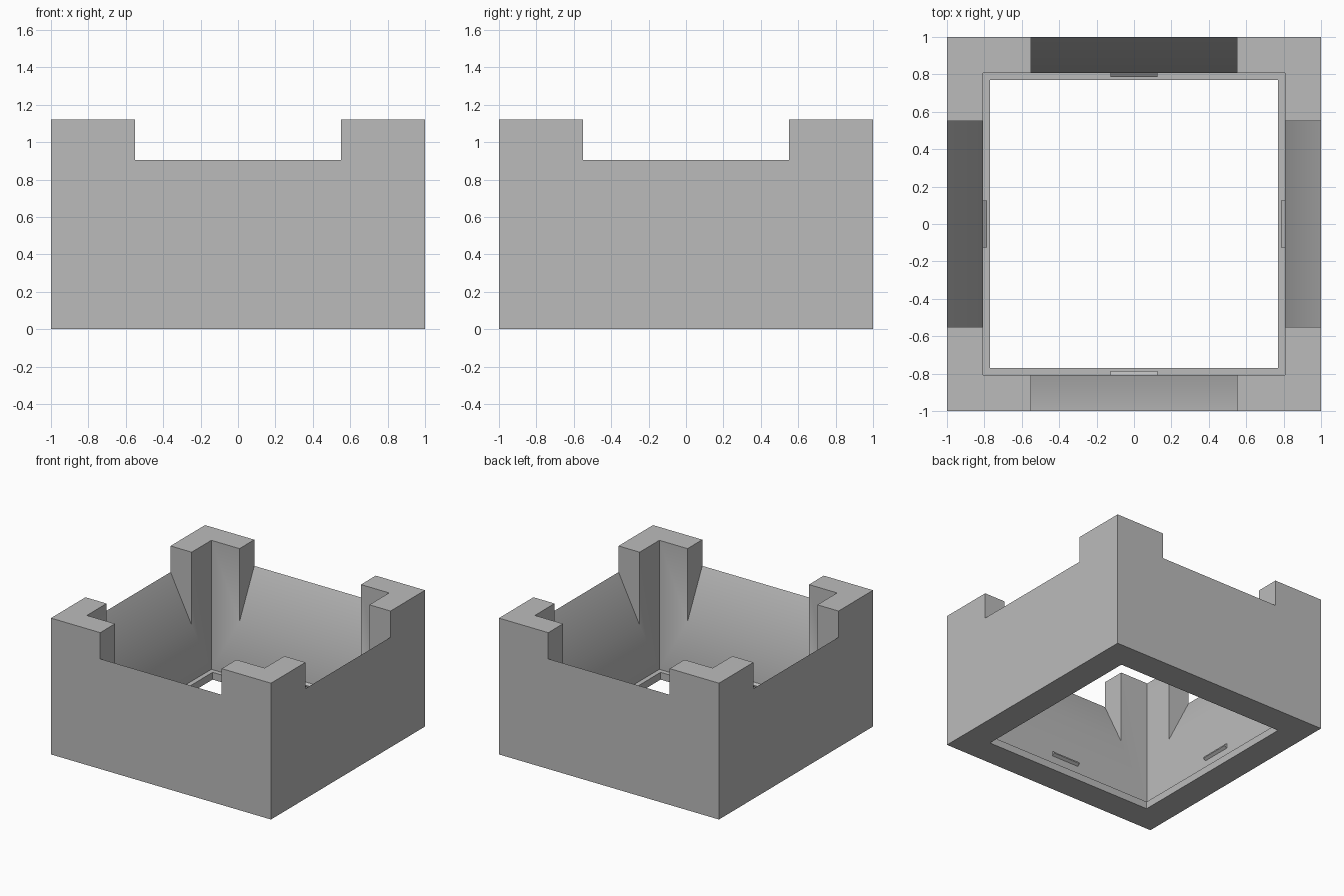
import bpy
import bmesh
from math import pi, radians
from mathutils import Matrix

cube = bpy.data.objects.get("Cube")
if cube:
    bpy.data.objects.remove(cube, do_unlink=True)

grey = bpy.data.materials.new("plain grey")
grey.use_nodes = True
grey.diffuse_color = (0.5, 0.5, 0.5, 1)
grey.node_tree.nodes["Principled BSDF"].inputs["Base Color"].default_value = (0.5, 0.5, 0.5, 1)

HEIGHT = 1.12
INNER = 0.808     # half width of the pocket
LEDGE = 0.77      # half width of the bottom opening
LEDGE_TOP = 0.06
NOTCH = 0.552     # half width of the wall notches
RIM = 0.905       # height of the sharp rim in a notch
SLOPE_FOOT = 0.52
STEEP = (RIM - SLOPE_FOOT) / (1 - INNER)


def prism(name, profile, half, turn=0):
    """Extrude a (y, z) profile along x, then turn it about z."""
    bm = bmesh.new()
    face = bm.faces.new([bm.verts.new((-half, y, z)) for y, z in profile])
    out = bmesh.ops.extrude_face_region(bm, geom=[face])["geom"]
    moved = [v for v in out if isinstance(v, bmesh.types.BMVert)]
    bmesh.ops.translate(bm, verts=moved, vec=(2 * half, 0, 0))
    bmesh.ops.recalc_face_normals(bm, faces=bm.faces)
    bm.transform(Matrix.Rotation(turn, 4, "Z"))
    mesh = bpy.data.meshes.new(name)
    bm.to_mesh(mesh)
    bm.free()
    mesh.materials.append(grey)
    obj = bpy.data.objects.new(name, mesh)
    bpy.context.collection.objects.link(obj)
    return obj


def box(name, half, low, high):
    return prism(name, [(-half, low), (half, low), (half, high), (-half, high)], half)


def select(obj):
    bpy.ops.object.select_all(action="DESELECT")
    obj.select_set(True)
    bpy.context.view_layer.objects.active = obj


def cut(target, cutter):
    cutter.hide_render = True
    select(target)
    mod = target.modifiers.new("cut", "BOOLEAN")
    mod.operation = "DIFFERENCE"
    mod.solver = "EXACT"
    mod.object = cutter
    bpy.ops.object.modifier_apply(modifier=mod.name)
    bpy.data.objects.remove(cutter, do_unlink=True)


# Square body with an open bottom and a small ledge inside
body = box("body", 1, 0, HEIGHT)
cut(body, box("pocket_cutter", INNER, LEDGE_TOP, 2))
cut(body, box("opening_cutter", LEDGE, -1, 1))

# Notches with sloped floors, leaving four corner posts
near, far = 0.7, 1.1
slope = [(near, RIM - (1 - near) * STEEP), (far, RIM + (far - 1) * STEEP), (far, 2), (near, 2)]
for i in range(4):
    cut(body, prism("notch_cutter", slope, NOTCH, i * pi / 2))
select(body)
bpy.ops.object.shade_smooth_by_angle(angle=radians(30))

# Small snap ridges on the inner walls
ridge = [(INNER + 0.01, 0.145), (INNER, 0.145), (0.787, 0.16), (0.787, 0.17),
         (INNER, 0.185), (INNER + 0.01, 0.185)]
for i, side in enumerate(("back", "left", "front", "right")):
    prism(side + "_snap_ridge", ridge, 0.125, (0, -pi / 2, pi, pi / 2)[i])
